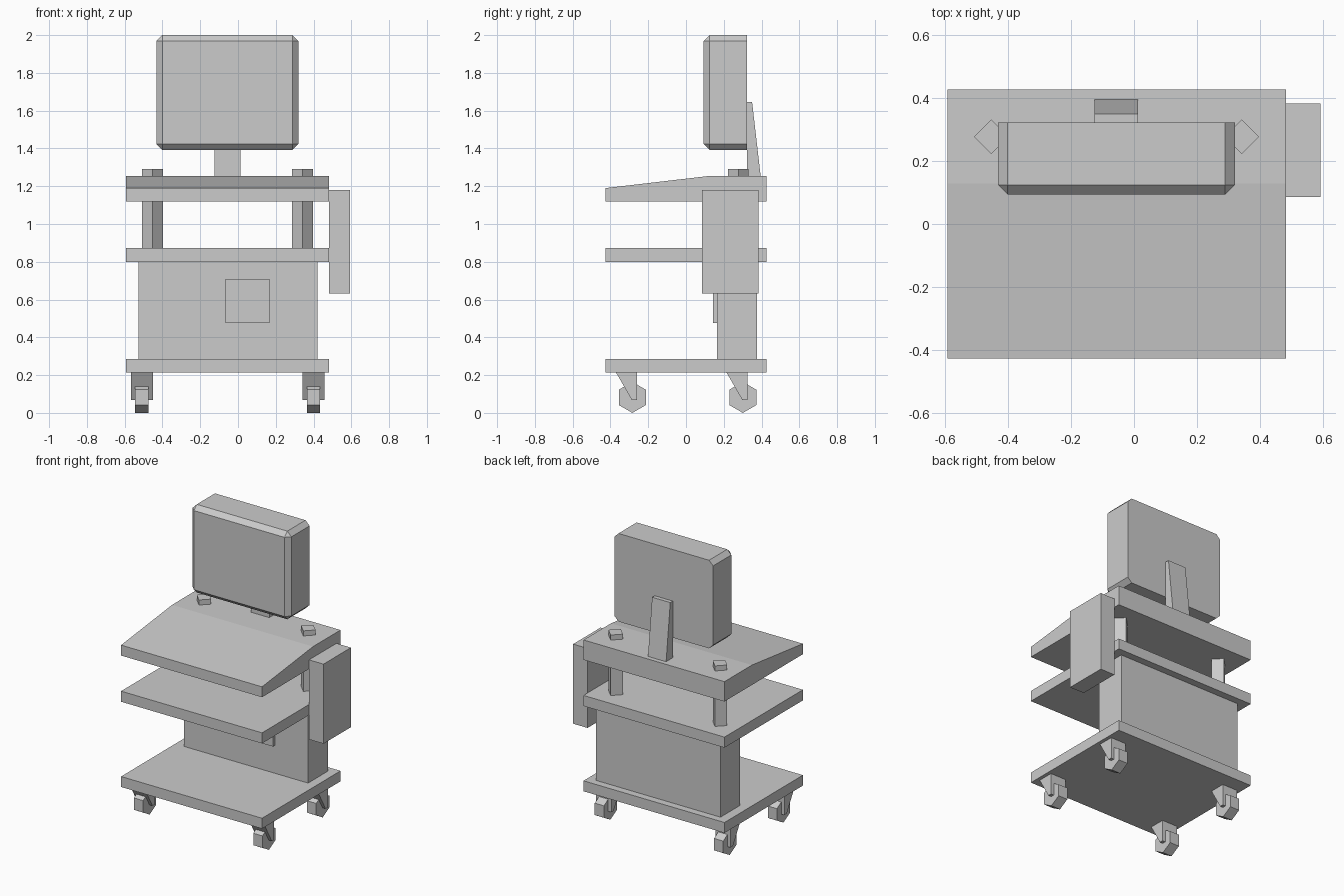
import bpy, bmesh, math
from mathutils import Matrix

if "Cube" in bpy.data.objects:
    bpy.data.objects.remove(bpy.data.objects["Cube"])


def finish(name, bm):
    bmesh.ops.recalc_face_normals(bm, faces=bm.faces)
    me = bpy.data.meshes.new(name)
    bm.to_mesh(me)
    bm.free()
    ob = bpy.data.objects.new(name, me)
    bpy.context.collection.objects.link(ob)
    return ob


def box_bm(x, y, z):
    bm = bmesh.new()
    bmesh.ops.create_cube(bm, size=1)
    for v in bm.verts:
        v.co = [r[0] if c < 0 else r[1] for c, r in zip(v.co, (x, y, z))]
    return bm


def box(name, x, y, z):
    return finish(name, box_bm(x, y, z))


def extrude_x(name, profile, x0, x1):
    """Side profile of (y, z) points swept along x."""
    bm = bmesh.new()
    face = bm.faces.new([bm.verts.new((x0, y, z)) for y, z in profile])
    new = bmesh.ops.extrude_face_region(bm, geom=[face])["geom"]
    verts = [g for g in new if isinstance(g, bmesh.types.BMVert)]
    bmesh.ops.translate(bm, verts=verts, vec=(x1 - x0, 0, 0))
    return finish(name, bm)


# Shelves
WIDTH, DEPTH = (-0.592, 0.482), (-0.427, 0.427)
box("bottom_shelf", WIDTH, DEPTH, (0.213, 0.285))
box("middle_shelf", WIDTH, DEPTH, (0.80, 0.873))
extrude_x("sloped_top_shelf",
          [(-0.427, 1.118), (0.427, 1.118), (0.427, 1.255), (0.128, 1.255), (-0.427, 1.19)],
          *WIDTH)

# Cabinet, its front panel and the side box
box("cabinet", (-0.527, 0.42), (0.163, 0.377), (0.285, 0.80))
box("cabinet_panel", (-0.067, 0.166), (0.142, 0.163), (0.477, 0.71))
box("side_box", (0.482, 0.592), (0.085, 0.383), (0.632, 1.18))

# Diamond-section posts
for side, x in (("left", -0.453), ("right", 0.342)):
    bm = bmesh.new()
    bmesh.ops.create_cone(bm, cap_ends=True, segments=4, radius1=0.055, radius2=0.055, depth=0.417,
                          matrix=Matrix.Translation((x, 0.277, 1.0815)))
    # turn the corners to face the axes
    if max(v.co.x for v in bm.verts) - x < 0.05:
        bmesh.ops.rotate(bm, verts=bm.verts, cent=(x, 0.277, 0),
                         matrix=Matrix.Rotation(math.pi / 4, 3, 'Z'))
    finish(side + "_post", bm)

# Monitor, chamfered everywhere except the back rim
bm = box_bm((-0.432, 0.32), (0.093, 0.322), (1.393, 2.0))
edges = [e for e in bm.edges if min(v.co.y for v in e.verts) < 0.2]
bmesh.ops.bevel(bm, geom=edges, offset=0.031, offset_type='OFFSET', segments=1,
                profile=0.5, affect='EDGES')
finish("monitor", bm)
extrude_x("monitor_stand", [(0.322, 1.255), (0.395, 1.255), (0.35, 1.645), (0.322, 1.645)],
          -0.125, 0.013)

# Casters: wedge bracket and hexagonal wheel
for side, x in (("left", -0.509), ("right", 0.40)):
    for end, y in (("front", -0.284), ("rear", 0.301)):
        extrude_x(f"{end}_{side}_caster_bracket",
                  [(y - 0.086, 0.213), (y + 0.024, 0.213), (y + 0.024, 0.067), (y - 0.002, 0.067)],
                  x - 0.058, x + 0.058)
        hexagon = [(y + 0.082 * math.sin(i * math.pi / 3), 0.082 + 0.082 * math.cos(i * math.pi / 3))
                   for i in range(6)]
        extrude_x(f"{end}_{side}_caster_wheel", hexagon, x - 0.035, x + 0.035)
